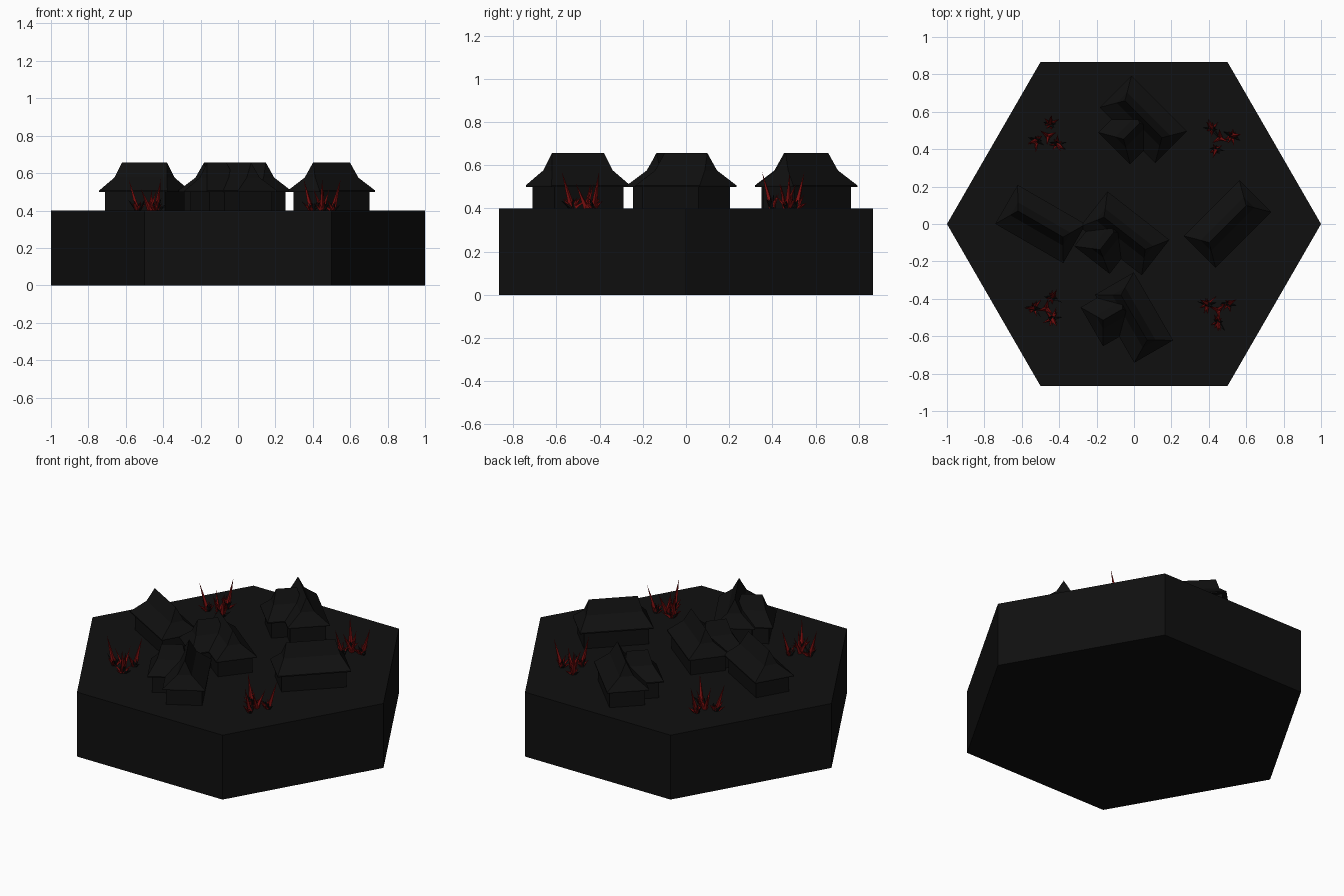
import bpy, bmesh, math, random
from mathutils import Vector, Matrix

random.seed(7)
old = bpy.data.objects.get("Cube")
if old:
    bpy.data.objects.remove(old)


def material(name, color):
    mat = bpy.data.materials.new(name)
    mat.use_nodes = True
    mat.diffuse_color = color
    bsdf = mat.node_tree.nodes["Principled BSDF"]
    bsdf.inputs["Base Color"].default_value = color
    bsdf.inputs["Roughness"].default_value = 0.9
    return mat


BLACK = material("charcoal black", (0.005, 0.005, 0.005, 1))
RED = material("dark red", (0.2, 0.005, 0.005, 1))
GROUND = 0.4


def finish(bm, name, mats):
    bmesh.ops.recalc_face_normals(bm, faces=bm.faces)
    mesh = bpy.data.meshes.new(name)
    bm.to_mesh(mesh)
    bm.free()
    for mat in mats:
        mesh.materials.append(mat)
    obj = bpy.data.objects.new(name, mesh)
    bpy.context.collection.objects.link(obj)
    return obj


def loft(bm, levels):
    """Stack of rectangles (half length, half width, height) joined and capped."""
    rings = []
    for l, w, z in levels:
        corners = [(-l, -w), (l, -w), (l, w), (-l, w)]
        rings.append([bm.verts.new((x, y, z)) for x, y in corners])
    for low, high in zip(rings, rings[1:]):
        for i in range(4):
            j = (i + 1) % 4
            bm.faces.new((low[i], low[j], high[j], high[i]))
    bm.faces.new(rings[0][::-1])
    bm.faces.new(rings[-1])


def hall(name, x, y, degrees, half=0.21):
    """Low walls under a flared hipped roof."""
    place = Matrix.Translation((x, y, 0)) @ Matrix.Rotation(math.radians(degrees), 4, "Z")
    parts = {
        "walls": [(half - 0.025, 0.102, GROUND - 0.01), (half - 0.025, 0.102, 0.505)],
        "roof": [(half, 0.12, 0.5), (half, 0.12, 0.507),
                 (half - 0.047, 0.04, 0.576), (half - 0.07, 0.0, 0.656)],
    }
    for part, levels in parts.items():
        bm = bmesh.new()
        loft(bm, levels)
        bmesh.ops.remove_doubles(bm, verts=bm.verts, dist=0.0005)
        bm.transform(place)
        finish(bm, f"{name}_{part}", [BLACK])


def winged_hall(name, x, y, degrees, offset):
    """Main hall with a side wing at right angles."""
    hall(name + "_main", x, y, degrees)
    a = math.radians(degrees)
    along = Vector((math.cos(a), math.sin(a)))
    side = Vector((math.sin(a), -math.cos(a)))
    c = Vector((x, y)) + along * offset + side * 0.09
    hall(name + "_wing", c.x, c.y, degrees + 90, 0.13)


def spike(bm, base, direction, length, radius, mat_index):
    """Four-sided pointed shard."""
    turn = Vector(direction).to_track_quat("Z", "Y").to_matrix().to_4x4()
    m = (Matrix.Translation(base) @ turn @ Matrix.Rotation(random.random() * 3, 4, "Z")
         @ Matrix.Translation((0, 0, length / 2)))
    made = bmesh.ops.create_cone(bm, cap_ends=True, segments=4, radius1=radius,
                                 radius2=0, depth=length, matrix=m)
    for face in {f for v in made["verts"] for f in v.link_faces}:
        face.material_index = mat_index


def lean(angle, tilt):
    return Vector((math.cos(angle) * math.sin(tilt), math.sin(angle) * math.sin(tilt), math.cos(tilt)))


def crystals(name, x, y, turn):
    bm = bmesh.new()
    for k in range(3):
        heading = math.radians(turn + 120 * k)
        base = Vector((x + 0.065 * math.cos(heading), y + 0.065 * math.sin(heading), GROUND - 0.004))
        # Tall shard and a ring of short ones
        spike(bm, base, lean(heading, 0.28), 0.18, 0.016, 0)
        for i in range(9):
            a = i * math.tau / 9 + random.uniform(-0.25, 0.25)
            spike(bm, base, lean(a, random.uniform(0.4, 1.1)),
                  random.uniform(0.05, 0.085), 0.012, 1 if i % 4 == 0 else 0)
        # Dark root
        for i in range(4):
            spike(bm, base, lean(i * math.tau / 4 + 0.4, 0.35), 0.05, 0.017, 1)
    # Middle shards
    for i in range(3):
        spike(bm, (x, y, GROUND - 0.004), lean(i * 2.1 + turn, 0.4), 0.13, 0.014, 0)
    finish(bm, name, [RED, BLACK])


# Hexagonal slab
bm = bmesh.new()
bmesh.ops.create_circle(bm, cap_ends=True, segments=6, radius=1)
bm.transform(Matrix.Rotation(math.radians(30), 4, "Z"))
if max(v.co.x for v in bm.verts) < 0.95:
    bm.transform(Matrix.Rotation(math.radians(30), 4, "Z"))
top = bmesh.ops.extrude_face_region(bm, geom=bm.faces[:])
bmesh.ops.translate(bm, vec=(0, 0, GROUND),
                    verts=[g for g in top["geom"] if isinstance(g, bmesh.types.BMVert)])
finish(bm, "hexagon_base", [BLACK])

# Buildings
hall("left_hall", 0.5, 0, 45)
hall("right_hall", -0.5, 0, -30)
winged_hall("center_hall", -0.05, -0.05, -38, -0.05)
winged_hall("front_hall", 0, -0.5, -60, -0.07)
winged_hall("back_hall", 0.05, 0.56, -45, 0)

# Crystal clusters
crystals("front_left_crystals", 0.45, -0.46, 30)
crystals("front_right_crystals", -0.47, -0.45, 60)
crystals("back_left_crystals", 0.46, 0.46, 10)
crystals("back_right_crystals", -0.46, 0.47, 80)
